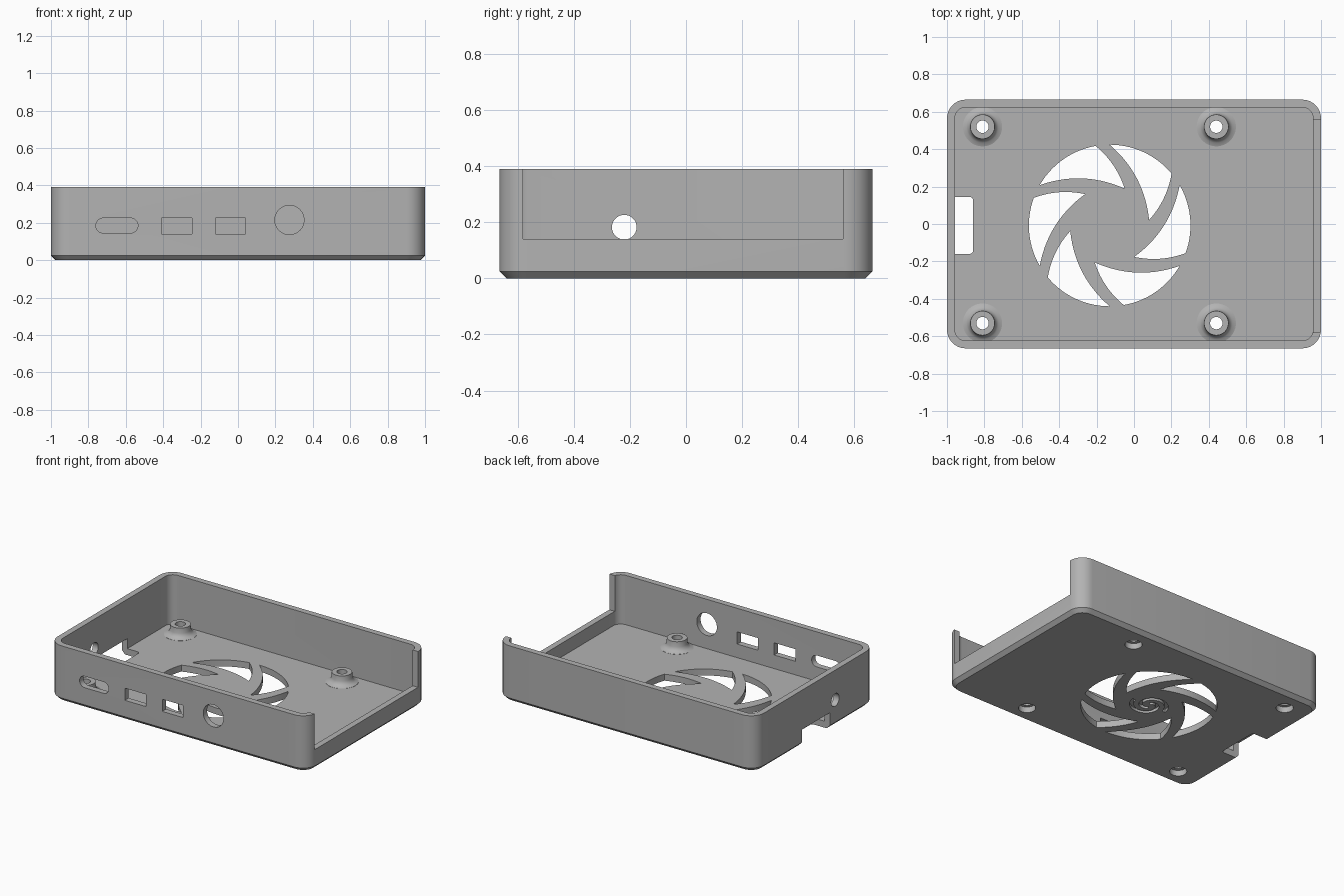
import bpy, bmesh
from math import sin, cos, pi, radians
from mathutils import Vector

cube = bpy.data.objects.get("Cube")
if cube:
    bpy.data.objects.remove(cube, do_unlink=True)

grey = bpy.data.materials.new("matte grey")
grey.use_nodes = True
grey.diffuse_color = (0.45, 0.45, 0.45, 1)
grey.node_tree.nodes["Principled BSDF"].inputs["Base Color"].default_value = grey.diffuse_color

HX, HY, HEIGHT = 1.0, 0.665, 0.39
WALL, FLOOR, CHAMFER = 0.042, 0.045, 0.025
FAN = Vector((-0.13, -0.008))
FAN_R = 0.432


def loft(name, rings):
    """Closed solid through rings of equal point count, capped at both ends."""
    bm = bmesh.new()
    loops = [[bm.verts.new(p) for p in ring] for ring in rings]
    n = len(loops[0])
    for a, b in zip(loops, loops[1:]):
        for i in range(n):
            j = (i + 1) % n
            bm.faces.new((a[i], a[j], b[j], b[i]))
    bm.faces.new(loops[0][::-1])
    bm.faces.new(loops[-1])
    bmesh.ops.recalc_face_normals(bm, faces=bm.faces)
    mesh = bpy.data.meshes.new(name)
    bm.to_mesh(mesh)
    bm.free()
    mesh.materials.append(grey)
    obj = bpy.data.objects.new(name, mesh)
    bpy.context.collection.objects.link(obj)
    return obj


def prism(name, outline, axis, lo, hi):
    """Extrude a 2D outline along one axis."""
    place = {"x": lambda u, v, h: (h, u, v),
             "y": lambda u, v, h: (u, h, v),
             "z": lambda u, v, h: (u, v, h)}[axis]
    return loft(name, [[place(u, v, h) for u, v in outline] for h in (lo, hi)])


def rounded(x0, x1, y0, y1, r, steps=8):
    """Outline of a rectangle with rounded corners."""
    corners = ((x1 - r, y1 - r), (x0 + r, y1 - r), (x0 + r, y0 + r), (x1 - r, y0 + r))
    return [(cx + r * cos((q + k / steps) * pi / 2), cy + r * sin((q + k / steps) * pi / 2))
            for q, (cx, cy) in enumerate(corners) for k in range(steps + 1)]


def rectangle(x0, x1, y0, y1):
    return [(x0, y0), (x1, y0), (x1, y1), (x0, y1)]


def circle(x, y, r, n=48):
    return [(x + r * cos(2 * pi * k / n), y + r * sin(2 * pi * k / n)) for k in range(n)]


def polar(r, degrees):
    return FAN + Vector((cos(radians(degrees)), sin(radians(degrees)))) * r


def bowed(a, b, bulge, n=14):
    """Points from a towards b, bowed to the left by bulge."""
    side = Vector((a.y - b.y, b.x - a.x)).normalized()
    return [a.lerp(b, k / n) + side * bulge * 4 * (k / n) * (1 - k / n) for k in range(n)]


def combine(tool, operation):
    mod = case.modifiers.new(operation, "BOOLEAN")
    mod.operation, mod.solver, mod.object = operation, "EXACT", tool
    bpy.context.view_layer.objects.active = case
    bpy.ops.object.modifier_apply(modifier=mod.name)
    bpy.data.objects.remove(tool, do_unlink=True)


# Open tray with chamfered foot
def tray_ring(inset, z, radius):
    outline = rounded(-HX + inset, HX - inset, -HY + inset, HY - inset, radius)
    return [(x, y, z) for x, y in outline]


case = loft("case", [tray_ring(CHAMFER, 0, 0.075), tray_ring(0, CHAMFER, 0.1),
                     tray_ring(0, HEIGHT, 0.1), tray_ring(WALL, HEIGHT, 0.058),
                     tray_ring(WALL, FLOOR, 0.058)])

# Flared screw posts, with a through hole and a recess underneath
post_profile = [(0.105, 0.025), (0.105, 0.046), (0.086, 0.053), (0.074, 0.064),
                (0.067, 0.08), (0.065, 0.115)]
for x in (-0.81, 0.44):
    for y in (-0.53, 0.52):
        combine(loft("post", [[(u, v, z) for u, v in circle(x, y, r)]
                              for r, z in post_profile]), "UNION")
        combine(prism("screw_hole", circle(x, y, 0.033), "z", -0.1, 0.2), "DIFFERENCE")
        combine(prism("screw_recess", circle(x, y, 0.055), "z", -0.1, 0.04), "DIFFERENCE")

# Six swept fan openings
for k in range(6):
    turn = 60 * k
    a, b, c = polar(FAN_R, 90 + turn), polar(FAN_R, 40 + turn), polar(0.213, 8 + turn)
    rim = [polar(FAN_R, 90 + turn - 50 * s / 14) for s in range(14)]
    outline = rim + bowed(b, c, -0.02) + bowed(c, a, -0.045)
    # The inner edges bow away from the hub
    outline = rim + bowed(b, c, -0.02 if (b - c).cross(a - c) < 0 else 0.02) + bowed(c, a, -0.045)
    combine(prism("fan_opening", outline, "z", -0.1, 0.1), "DIFFERENCE")

# Two shallow spiral grooves under the hub
for start in (0, 180):
    path = [(0.135 - 0.1 * s / 30, start - 300 * s / 30) for s in range(31)]
    outline = [polar(r, t) for r, t in path] + [polar(r - 0.025, t) for r, t in reversed(path)]
    combine(prism("hub_groove", outline, "z", -0.1, 0.02), "DIFFERENCE")

# Port openings in the front wall
ports = [rounded(-0.76, -0.535, 0.145, 0.225, 0.0399), rectangle(-0.41, -0.245, 0.14, 0.225),
         rectangle(-0.12, 0.04, 0.14, 0.225), circle(0.275, 0.215, 0.078)]
for outline in ports:
    combine(prism("port", outline, "y", -0.8, -0.55), "DIFFERENCE")

# Wide opening in the left wall
combine(prism("side_opening", rectangle(-0.58, 0.56, 0.14, 0.6), "x", 0.9, 1.1), "DIFFERENCE")

# Round hole and card slot in the right wall
combine(prism("cable_hole", circle(-0.22, 0.182, 0.044), "x", -1.1, -0.9), "DIFFERENCE")
combine(prism("card_slot", rounded(-1.1, -0.86, -0.16, 0.145, 0.02), "z", -0.1, 0.115), "DIFFERENCE")

bpy.ops.object.select_all(action="DESELECT")
case.select_set(True)
bpy.context.view_layer.objects.active = case
bpy.ops.object.shade_smooth_by_angle(angle=radians(30))
